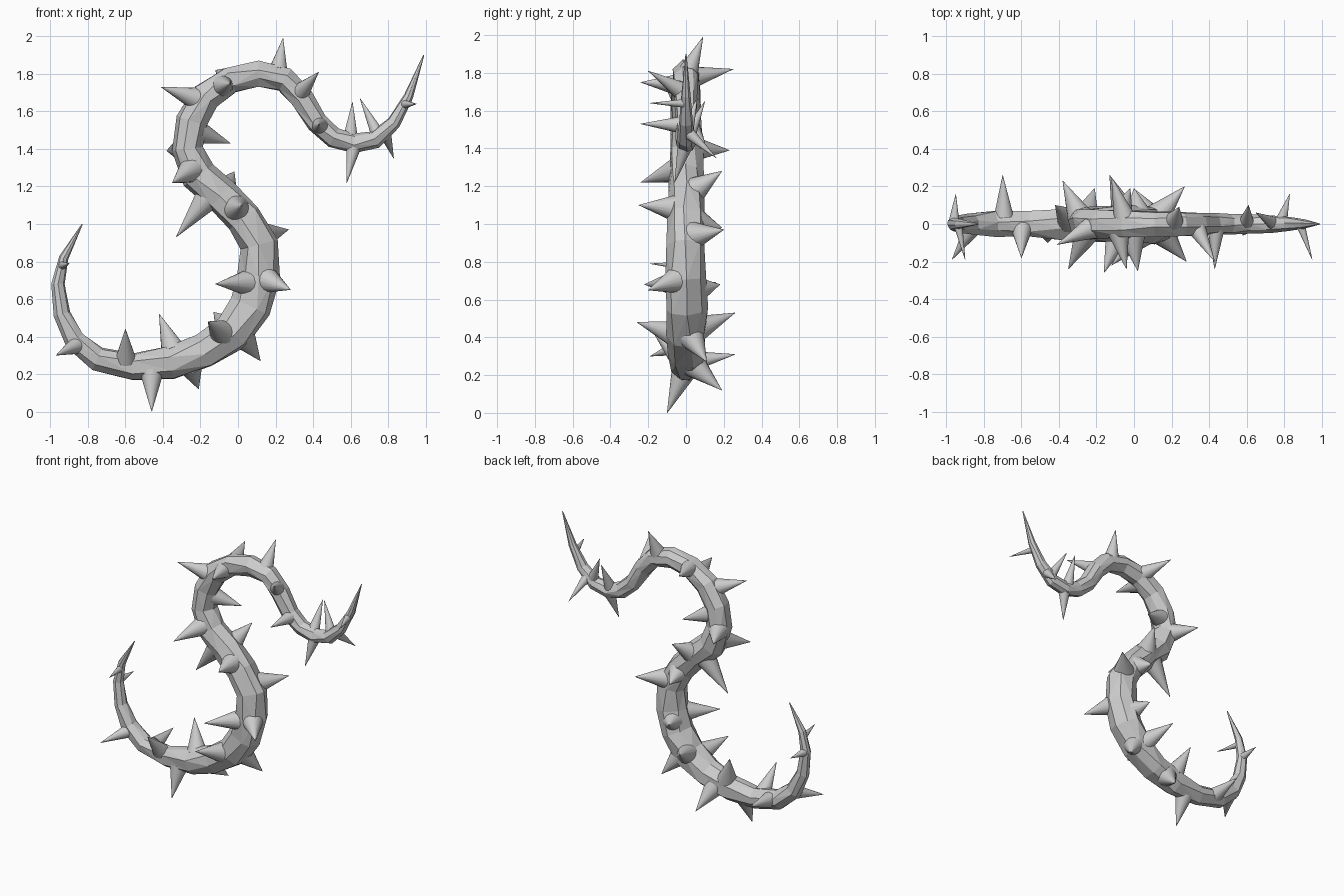
import bpy, bmesh, math, random
from mathutils import Vector, Matrix

random.seed(4)
if "Cube" in bpy.data.objects:
    bpy.data.objects.remove(bpy.data.objects["Cube"], do_unlink=True)

grey = bpy.data.materials.new("pale_grey")
grey.use_nodes = True
grey.diffuse_color = (0.6, 0.6, 0.6, 1)
grey.node_tree.nodes["Principled BSDF"].inputs["Base Color"].default_value = (0.6, 0.6, 0.6, 1)

# S-shaped centre line of the stem: x, z, radius
PATH = [
    (-.83, 1, .003), (-.93, .82, .026), (-.96, .68, .036), (-.94, .52, .046),
    (-.87, .38, .058), (-.75, .28, .068), (-.56, .24, .075), (-.36, .26, .09),
    (-.18, .32, .098), (-.03, .42, .106), (.07, .56, .112), (.11, .72, .112),
    (.11, .89, .104), (.03, 1.03, .1), (-.09, 1.15, .095), (-.21, 1.26, .093),
    (-.27, 1.4, .088), (-.25, 1.55, .085), (-.17, 1.68, .08), (-.04, 1.77, .075),
    (.11, 1.8, .07), (.25, 1.77, .067), (.34, 1.67, .063), (.42, 1.54, .059),
    (.51, 1.46, .055), (.62, 1.43, .051), (.73, 1.45, .047), (.83, 1.54, .038),
    (.91, 1.68, .026), (.99, 1.9, .003),
]

# Thorns: position along the path, then tip x, y, z
THORNS = [
    (20.7, .24, .09, 1.99), (21.8, .43, -.2, 1.81), (17.8, -.41, -.11, 1.73),
    (18.6, -.04, -.24, 1.75), (19, -.12, .25, 1.82), (16.7, -.04, .1, 1.43),
    (16, -.38, .23, 1.39), (14, -.02, .19, 1.28), (15.3, -.35, -.24, 1.22),
    (14.3, -.33, -.01, .93), (12.3, .27, .2, .97), (13.4, .02, -.25, 1.1),
    (11, .28, -.2, .65), (10.8, -.12, -.22, .68), (8.8, -.16, -.26, .48),
    (9, -.13, .26, .53), (7.2, -.42, .1, .52), (7.5, -.21, .19, .12),
    (9.2, .12, .11, .27), (5.3, -.7, .26, .31), (6.5, -.46, -.1, 0),
    (5.8, -.6, -.18, .44), (4.2, -.97, -.19, .3), (2, -.95, .16, .69),
    (1.3, -.9, -.19, .79), (24.8, .61, .1, 1.65), (25, .58, -.06, 1.22),
    (26.2, .65, .06, 1.67), (26.5, .83, .16, 1.35), (27.7, .95, -.19, 1.64),
    (23.2, .43, -.24, 1.53), (10.5, .01, .18, .68), (13, 0, .19, .98),
]


def sample(t):
    """Centre point and radius at a fractional path index."""
    i = min(int(t), len(PATH) - 2)
    x, z, r = Vector(PATH[i]).lerp(Vector(PATH[i + 1]), t - i)
    return Vector((x, 0, z)), r


def finish(bm, name):
    bmesh.ops.recalc_face_normals(bm, faces=bm.faces)
    mesh = bpy.data.meshes.new(name)
    bm.to_mesh(mesh)
    bm.free()
    mesh.materials.append(grey)
    obj = bpy.data.objects.new(name, mesh)
    bpy.context.collection.objects.link(obj)
    return obj


# Faceted stem: uneven rings swept along the path
SIDES = 8
bm = bmesh.new()
rings = []
last = len(PATH) - 1
for i in range(last + 1):
    centre, radius = sample(i)
    tangent = (sample(min(i + 1, last))[0] - sample(max(i - 1, 0))[0]).normalized()
    side = Vector((0, 1, 0))
    out = tangent.cross(side)
    ring = []
    for k in range(SIDES):
        a = math.tau * (k + random.uniform(-.2, .2)) / SIDES + i * .06
        r = radius * random.uniform(.95, 1.05)
        ring.append(bm.verts.new(centre + r * (math.cos(a) * out + math.sin(a) * side)))
    rings.append(ring)
for lower, upper in zip(rings, rings[1:]):
    for k in range(SIDES):
        n = (k + 1) % SIDES
        bm.faces.new((lower[k], lower[n], upper[n], upper[k]))
bm.faces.new(rings[0])
bm.faces.new(rings[-1])
bmesh.ops.triangulate(bm, faces=bm.faces[:])
finish(bm, "stem")

# Smooth cones rooted inside the stem
bm = bmesh.new()
for t, *tip in THORNS:
    centre, radius = sample(t)
    reach = Vector(tip) - centre
    root = centre + reach.normalized() * radius * .6
    length = (Vector(tip) - root).length
    turn = reach.to_track_quat("Z", "Y").to_matrix().to_4x4()
    place = Matrix.Translation(root) @ turn @ Matrix.Translation((0, 0, length / 2))
    bmesh.ops.create_cone(bm, cap_ends=True, segments=16, radius1=min(.072, radius * .75),
                          radius2=.001, depth=length, matrix=place)
thorns = finish(bm, "thorns")
bpy.ops.object.select_all(action="DESELECT")
thorns.select_set(True)
bpy.context.view_layer.objects.active = thorns
bpy.ops.object.shade_smooth_by_angle(angle=math.radians(40))
